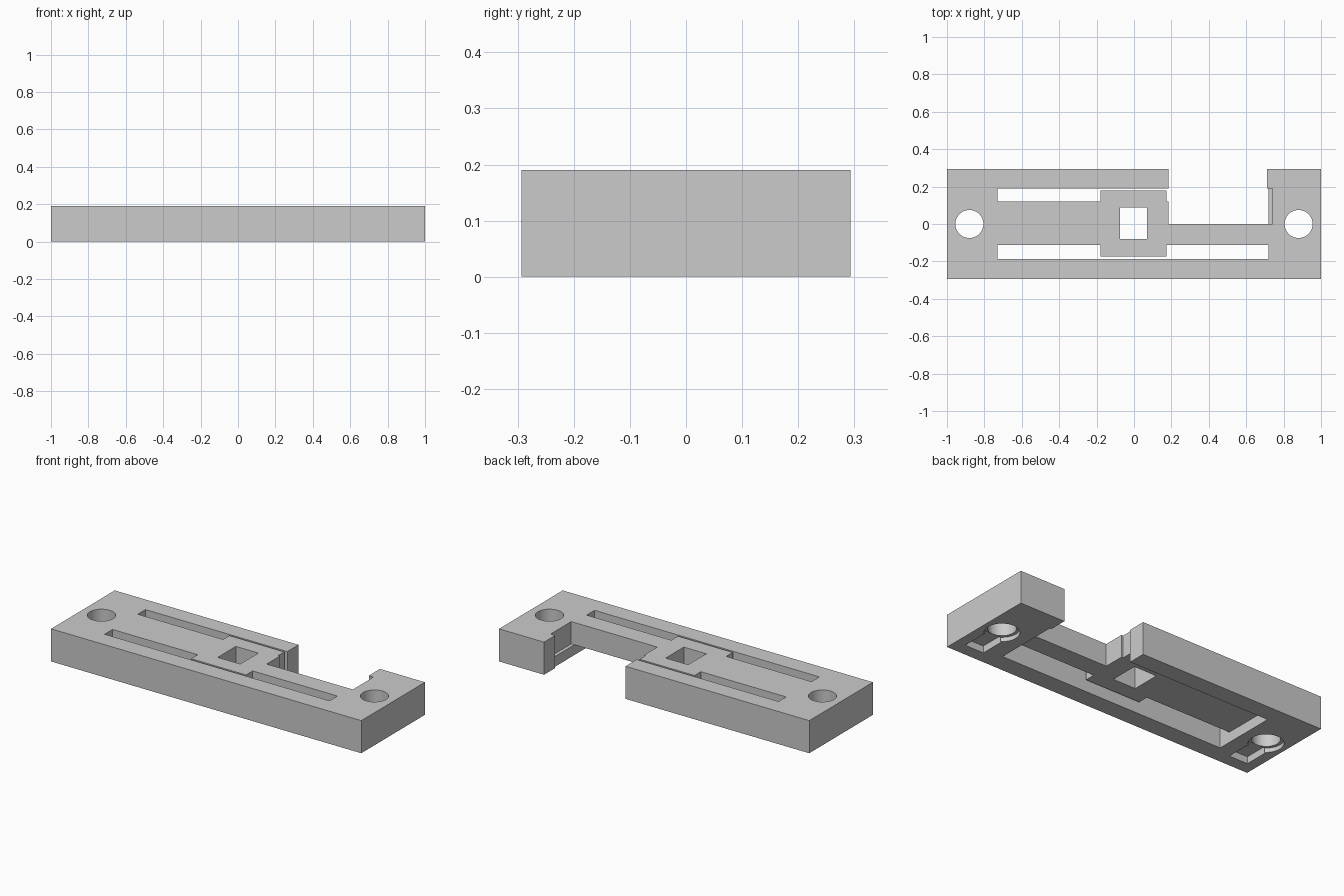
import bpy
import bmesh

cube = bpy.data.objects.get("Cube")
if cube:
    bpy.data.objects.remove(cube, do_unlink=True)

H = 0.19        # plate height
UNDER = 0.06    # underside of the raised centre bar
COLOUR = (0.6, 0.6, 0.6, 1)

grey = bpy.data.materials.new("plain grey")
grey.use_nodes = True
grey.diffuse_color = COLOUR
grey.node_tree.nodes["Principled BSDF"].inputs["Base Color"].default_value = COLOUR


def prism(name, outline, z0, z1):
    """Extrude a flat outline from z0 to z1."""
    bm = bmesh.new()
    face = bm.faces.new([bm.verts.new((x, y, z0)) for x, y in outline])
    top = bmesh.ops.extrude_face_region(bm, geom=[face])["geom"]
    verts = [v for v in top if isinstance(v, bmesh.types.BMVert)]
    bmesh.ops.translate(bm, verts=verts, vec=(0, 0, z1 - z0))
    bmesh.ops.recalc_face_normals(bm, faces=bm.faces[:])
    mesh = bpy.data.meshes.new(name)
    bm.to_mesh(mesh)
    bm.free()
    mesh.materials.append(grey)
    obj = bpy.data.objects.new(name, mesh)
    bpy.context.collection.objects.link(obj)
    return obj


def box(name, x0, x1, y0, y1, z0=-0.1, z1=0.3):
    return prism(name, [(x0, y0), (x1, y0), (x1, y1), (x0, y1)], z0, z1)


def cylinder(name, x, radius, z0, z1):
    bpy.ops.mesh.primitive_cylinder_add(vertices=48, radius=radius, depth=z1 - z0,
                                        location=(x, 0, (z0 + z1) / 2))
    obj = bpy.context.object
    obj.name = name
    obj.data.materials.append(grey)
    return obj


def combine(target, tool, operation="DIFFERENCE"):
    """Apply a boolean and discard the helper."""
    tool.hide_render = True
    mod = target.modifiers.new("boolean", "BOOLEAN")
    mod.operation = operation
    mod.solver = "EXACT"
    mod.object = tool
    bpy.context.view_layer.objects.active = target
    bpy.ops.object.modifier_apply(modifier=mod.name)
    bpy.data.objects.remove(tool, do_unlink=True)


# Outer frame with its window, open back rail and stepped end recess
plate = box("mounting_plate", -1, 1, -0.293, 0.293, 0, H)
combine(plate, box("window", -0.73, 0.72, -0.186, 0.19))
combine(plate, box("rail_gap", 0.185, 0.71, 0.1, 0.4))
combine(plate, box("end_recess", 0.6, 0.74, 0, 0.19, UNDER))

# Raised centre bar with the wide block in the middle
bar = prism("centre_bar", [
    (-0.78, -0.113), (-0.18, -0.113), (-0.18, -0.174), (0.174, -0.174),
    (0.174, -0.113), (0.78, -0.113), (0.78, 0), (0.185, 0), (0.185, 0.12),
    (0.174, 0.12), (0.174, 0.178), (-0.18, 0.178), (-0.18, 0.12), (-0.78, 0.12),
], UNDER, H)
combine(plate, bar, "UNION")
combine(plate, box("square_hole", -0.075, 0.07, -0.08, 0.087))

# Screw holes with shallow counterbores and pockets underneath
for x in (-0.88, 0.88):
    combine(plate, cylinder("screw_hole", x, 0.075, -0.1, 0.3))
    combine(plate, cylinder("counterbore", x, 0.092, -0.1, 0.025))
    combine(plate, box("pocket", x - 0.06, x + 0.06, -0.22, -0.075, -0.1, 0.04))

# Smooth bores, crisp edges
bpy.ops.object.select_all(action="DESELECT")
plate.select_set(True)
bpy.context.view_layer.objects.active = plate
bpy.ops.object.shade_smooth_by_angle(angle=0.5)
